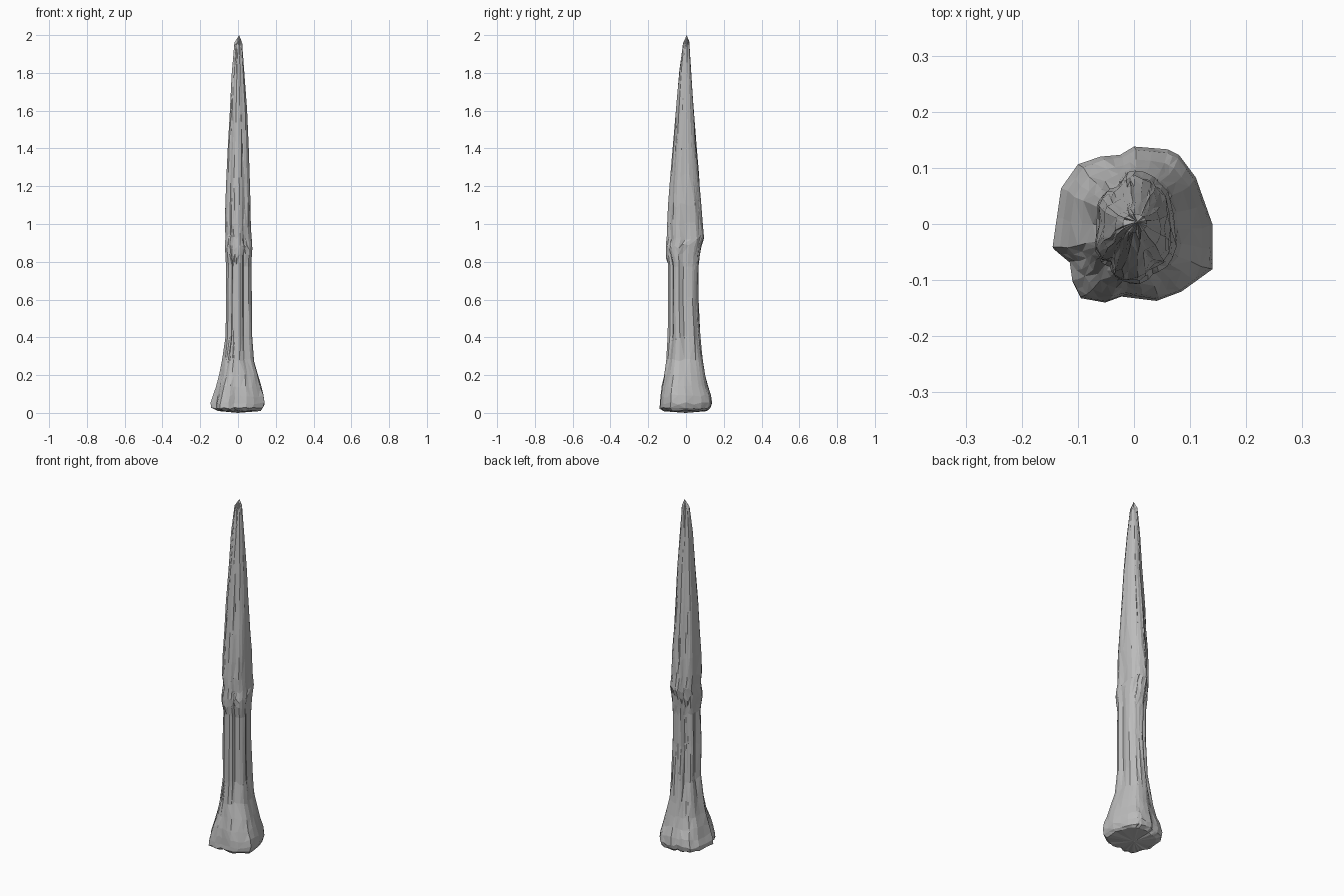
import bpy
import bmesh
import random
from math import atan2, cos, sin, pi, exp
from mathutils import Vector

random.seed(4)
cube = bpy.data.objects.get("Cube")
if cube:
    bpy.data.objects.remove(cube)

bone = bpy.data.materials.new("bone grey")
bone.use_nodes = True
bone.diffuse_color = (0.5, 0.5, 0.5, 1)
bone.node_tree.nodes["Principled BSDF"].inputs["Base Color"].default_value = (0.5, 0.5, 0.5, 1)

# Knobbly outline of the flared foot, anticlockwise
foot = [(.14, 0), (.11, .085), (.08, .125), (.06, .135), (0, .14), (-.025, .125),
        (-.06, .122), (-.1, .108), (-.13, .065), (-.145, -.04), (-.115, -.065),
        (-.11, -.1), (-.095, -.13), (-.05, -.138), (-.02, -.127), (.045, -.135),
        (.085, -.12), (.14, -.08)]

# Height, x range, y range, share of foot outline, groove depth
sections = [
    (.012, -.115, .12, -.12, .11, 1, 0),
    (.025, -.143, .132, -.14, .13, 1, 0),
    (.05, -.145, .14, -.138, .138, 1, 0),
    (.09, -.132, .135, -.135, .132, .9, .02),
    (.14, -.118, .122, -.128, .115, .7, .05),
    (.2, -.1, .106, -.115, .102, .5, .08),
    (.28, -.085, .085, -.105, .09, .25, .12),
    (.4, -.066, .075, -.097, .077, 0, .15),
    (.6, -.064, .073, -.095, .066, 0, .16),
    (.78, -.064, .072, -.095, .066, 0, .15),
    (.83, -.066, .073, -.106, .074, 0, .11),
    (.88, -.069, .076, -.107, .08, 0, .06),
    (.93, -.066, .073, -.101, .095, 0, .09),
    (1.0, -.07, .068, -.1, .088, 0, .08),
    (1.1, -.067, .066, -.095, .08, 0, .07),
    (1.25, -.062, .062, -.084, .069, 0, .07),
    (1.4, -.055, .057, -.07, .056, 0, .07),
    (1.6, -.043, .048, -.053, .041, 0, .06),
    (1.8, -.034, .034, -.035, .028, 0, .04),
    (1.95, -.02, .023, -.016, .018, 0, 0),
]

# Long hollows down the shaft: direction in radians and width
grooves = [(-1.05, .2), (.1, .25), (2.1, .25), (3.1, .22), (-2.3, .15)]


def groove_at(a):
    """Strength of the hollows in direction a."""
    return sum(exp(-(((a - g + pi) % (2 * pi) - pi) / w) ** 2) for g, w in grooves)


def fit(values, low, high):
    """Stretch values to fill the span from low to high."""
    a, b = min(values), max(values)
    return [low + (v - a) * (high - low) / (b - a) for v in values]


# Double the outline points so the hollows have enough facets
outline = []
for i, p in enumerate(foot):
    p, q = Vector(p), Vector(foot[(i + 1) % len(foot)])
    outline += [p, (p + q) / 2]
n = len(outline)

bm = bmesh.new()
rings = []
for z, x0, x1, y0, y1, share, depth in sections:
    points = []
    for p in outline:
        a = atan2(p.y, p.x)
        r = 1 - depth * 1.6 * groove_at(a) + random.uniform(-.025, .025) * (1 - share)
        points.append(Vector((cos(a), sin(a))) * r * (1 - share) + p / .14 * share)
    xs = fit([p.x for p in points], x0, x1)
    ys = fit([p.y for p in points], y0, y1)
    wobble = .008 if z < .3 else .016
    if z < .03:
        wobble = .004
    rings.append([bm.verts.new((x, y, z + random.uniform(-wobble, wobble)))
                  for x, y in zip(xs, ys)])

# Skin between sections with varied triangle direction
for low, high in zip(rings, rings[1:]):
    for i in range(n):
        j = (i + 1) % n
        a, b, c, d = low[i], low[j], high[j], high[i]
        if random.random() < .5:
            bm.faces.new((a, b, c))
            bm.faces.new((a, c, d))
        else:
            bm.faces.new((a, b, d))
            bm.faces.new((b, c, d))

# Pointed tip and slightly domed underside
tip = bm.verts.new((.006, .004, 2))
heel = bm.verts.new((0, 0, 0))
for i in range(n):
    j = (i + 1) % n
    bm.faces.new((rings[-1][i], rings[-1][j], tip))
    bm.faces.new((rings[0][j], rings[0][i], heel))

bmesh.ops.recalc_face_normals(bm, faces=bm.faces)
mesh = bpy.data.meshes.new("bone_spike")
bm.to_mesh(mesh)
bm.free()
mesh.materials.append(bone)
spike = bpy.data.objects.new("bone_spike", mesh)
bpy.context.collection.objects.link(spike)
